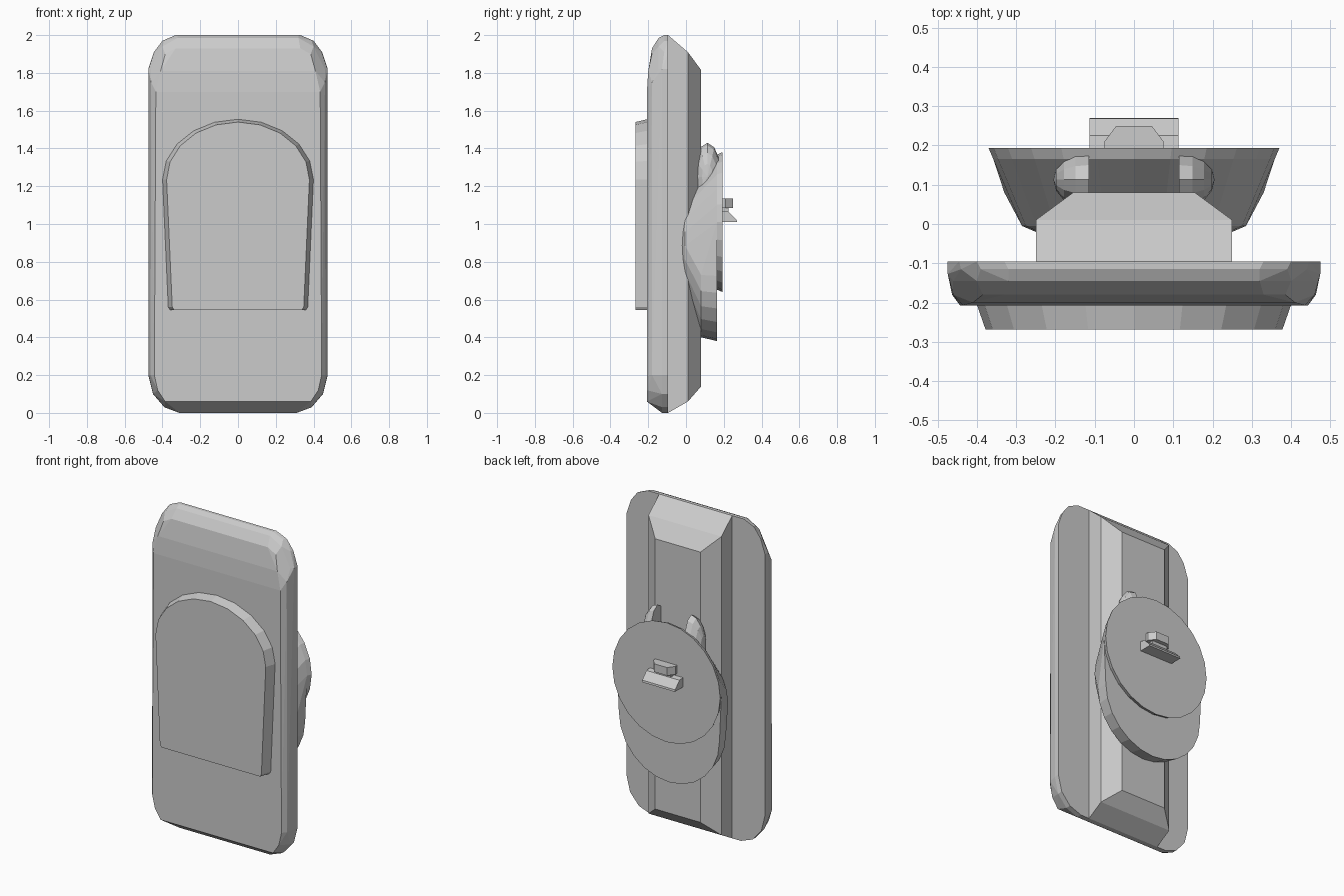
import bpy, bmesh, math
from mathutils import Vector

if "Cube" in bpy.data.objects:
    bpy.data.objects.remove(bpy.data.objects["Cube"])


def hull(name, points):
    """Convex part from its section points, with coplanar faces merged."""
    bm = bmesh.new()
    for p in points:
        bm.verts.new(p)
    res = bmesh.ops.convex_hull(bm, input=bm.verts)
    junk = {v for v in res["geom_interior"] + res["geom_unused"]
            if isinstance(v, bmesh.types.BMVert)}
    bmesh.ops.delete(bm, geom=list(junk), context='VERTS')
    bmesh.ops.dissolve_limit(bm, angle_limit=math.radians(1),
                             verts=bm.verts, edges=bm.edges)
    bmesh.ops.recalc_face_normals(bm, faces=bm.faces)
    mesh = bpy.data.meshes.new(name)
    bm.to_mesh(mesh)
    bm.free()
    obj = bpy.data.objects.new(name, mesh)
    bpy.context.collection.objects.link(obj)
    return obj


def both(y, xz):
    """Section points on plane y, mirrored in x."""
    return [(s * x, y, z) for x, z in xz for s in (1, -1)]


def ring(y, r, cz, n=24):
    return [(r * math.cos(2 * math.pi * i / n), y,
             cz + r * math.sin(2 * math.pi * i / n)) for i in range(n)]


# main slab: rounded outline with a long sweep at the front top
outline = [(.31, 0), (.39, .03), (.45, .10), (.475, .20),
           (.475, 1.82), (.445, 1.91), (.40, 1.97), (.33, 2)]
slab = both(-.095, outline)
slab += both(-.127, [(x * .998, z) for x, z in outline[:5]])
slab += both(-.115, [(.44, 1.91), (.39, 1.97), (.32, 2)])
slab += both(-.145, [(.32, 1.985), (.40, 1.94), (.46, 1.82)])
slab += both(-.18, [(.33, 1.93), (.385, 1.90), (.463, .2), (.46, 1.75)])
slab += both(-.20, [(.41, 1.81)])
slab += both(-.207, [(.31, .06), (.385, .06), (.425, .12), (.443, .2), (.435, 1.70)])
hull("main_slab", slab)

# raised arched panel on the front
panel = []
for y, d in ((-.205, 0), (-.268, .022)):
    arch = [((.40 - d) * math.cos(a), 1.235 + (.32 - d * .7) * math.sin(a))
            for a in [math.pi * i / 10 for i in range(6)]]
    panel += both(y, arch + [(.37 - d, .56), (.36 - d, .545)])
hull("front_panel", panel)

# chamfered spine on the back
hull("back_spine",
     both(-.095, [(.25, 0), (.25, 2)]) +
     both(.01, [(.25, .06), (.25, 1.91)]) +
     both(.08, [(.155, .14), (.155, 1.815)]))

# flared mount with a lower lobe
hull("mount_base",
     ring(-.02, .25, .885) + ring(-.005, .285, .885) +
     ring(.08, .33, .73) + ring(.165, .345, .725) + ring(.165, .358, 1.01))
hull("mount_disc", ring(.165, .358, 1.01) + ring(.193, .37, 1.01))

# pair of half-dome ears above the disc
for side, label in ((1, "right"), (-1, "left")):
    dome = []
    for i in range(5):
        t = math.pi / 2 * i / 4
        for j in range(12):
            a = 2 * math.pi * j / 12
            dome.append((side * (.115 + .09 * math.sin(t)),
                         .113 + .074 * math.cos(t) * math.cos(a),
                         1.25 + .18 * math.cos(t) * math.sin(a)))
    hull("ear_" + label, dome)

# latch: wedge, neck and half-octagon cap
wedge = [(.19, 1.01), (.27, 1.01), (.268, 1.022), (.245, 1.04),
         (.225, 1.065), (.19, 1.07)]
hull("latch_wedge", [(s * .113, y, z) for y, z in wedge for s in (1, -1)])
cap = [(.075, .19), (.075, .21), (.045, .25)]
hull("latch_cap", [(s * x, y, z) for x, y in cap for s in (1, -1)
                   for z in (1.085, 1.135)])
hull("latch_neck", [(s * .052, y, z) for y in (.19, .225) for s in (1, -1)
                    for z in (1.06, 1.09)])
